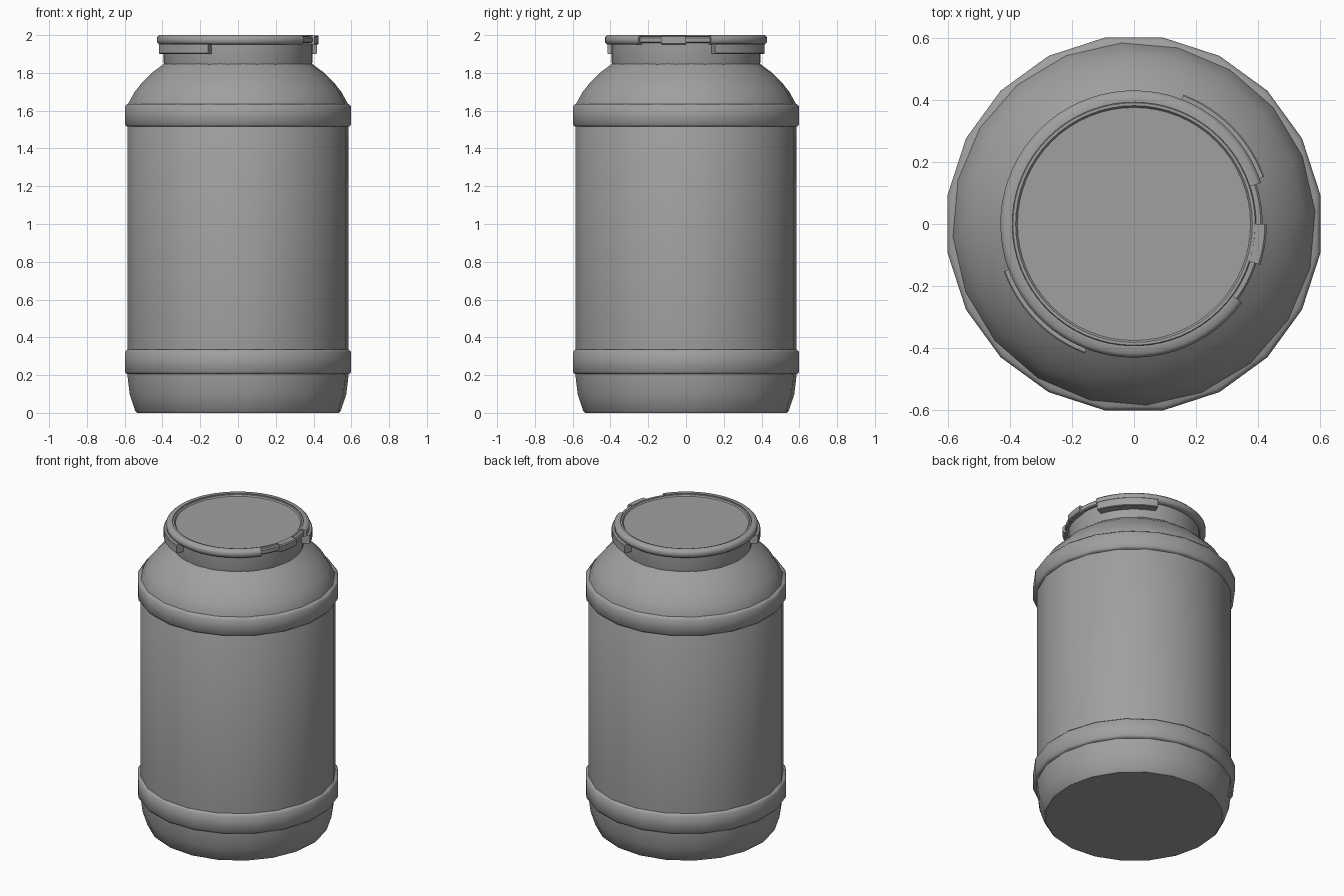
import bpy, bmesh
from math import sin, cos, radians

cube = bpy.data.objects.get("Cube")
if cube:
    bpy.data.objects.remove(cube, do_unlink=True)

grey = bpy.data.materials.new("grey plastic")
grey.use_nodes = True
colour = (0.35, 0.35, 0.35, 1)
grey.diffuse_color = colour
grey.node_tree.nodes["Principled BSDF"].inputs["Base Color"].default_value = colour


def finish(name, bm, angle):
    bmesh.ops.recalc_face_normals(bm, faces=bm.faces)
    mesh = bpy.data.meshes.new(name)
    bm.to_mesh(mesh)
    bm.free()
    mesh.materials.append(grey)
    obj = bpy.data.objects.new(name, mesh)
    bpy.context.collection.objects.link(obj)
    bpy.ops.object.select_all(action="DESELECT")
    obj.select_set(True)
    bpy.context.view_layer.objects.active = obj
    bpy.ops.object.shade_smooth_by_angle(angle=radians(angle))
    return obj


def sweep(name, profile, sides, start=0, end=360, closed=False, angle=35):
    """Turn a (radius, height) profile about z, capping any open ends."""
    bm = bmesh.new()
    full = end - start == 360
    count = sides if full else sides + 1
    rings = []
    for i in range(count):
        a = radians(start + (end - start) * i / sides)
        rings.append([bm.verts.new((r * cos(a), r * sin(a), z)) for r, z in profile])
    n = len(profile)
    for i in range(sides):
        p, q = rings[i], rings[(i + 1) % count]
        for j in range(n if closed else n - 1):
            k = (j + 1) % n
            bm.faces.new((p[j], q[j], q[k], p[k]))
    if not full:
        bm.faces.new(rings[0])
        bm.faces.new(rings[-1])
    elif not closed:
        bm.faces.new([ring[0] for ring in rings])
        bm.faces.new([ring[-1] for ring in rings])
    return finish(name, bm, angle)


def box_profile(inner, outer, low, high, bevel):
    return [(inner, low), (outer - bevel, low), (outer, low + bevel),
            (outer, high - bevel), (outer - bevel, high), (inner, high)]


# Drum with a tapered foot and rounded shoulder
sweep("drum_body", [(.535, 0), (.545, .01), (.575, .1), (.587, .2),
                    (.587, 1.63), (.548, 1.7), (.508, 1.75),
                    (.458, 1.8), (.39, 1.85)], 20, 4, 364)

# Raised hoops
for name, low, high in (("lower_hoop", .205, .335), ("upper_hoop", 1.515, 1.635)):
    sweep(name, box_profile(.56, .607, low, high, .012), 20, 9, 369, True, 50)

# Neck
sweep("neck", [(.39, 1.84), (.395, 1.86), (.395, 1.96)], 48)

# Lid with a raised rim
sweep("lid", [(.39, 1.94), (.395, 1.99), (.39, 1.996), (.381, 1.996),
              (.375, 1.988)], 64)

# Clamp ring, open where the lever sits
sweep("clamp_ring", box_profile(.392, .43, 1.95, 2.0, .013), 60, 18, 324, True, 50)

# Lever and its buckle
sweep("clamp_lever", box_profile(.39, .414, 1.957, 1.992, .006), 12, -36, 18, True)
sweep("lever_buckle", box_profile(.39, .427, 1.95, 1.998, .006), 5, -18, 0, True)

# Curved grips under the ring
for name, start, end in (("front_grip", 200, 249), ("back_grip", 20, 69)):
    sweep(name, box_profile(.39, .446, 1.9, 1.955, .004), 12, start, end, True)
